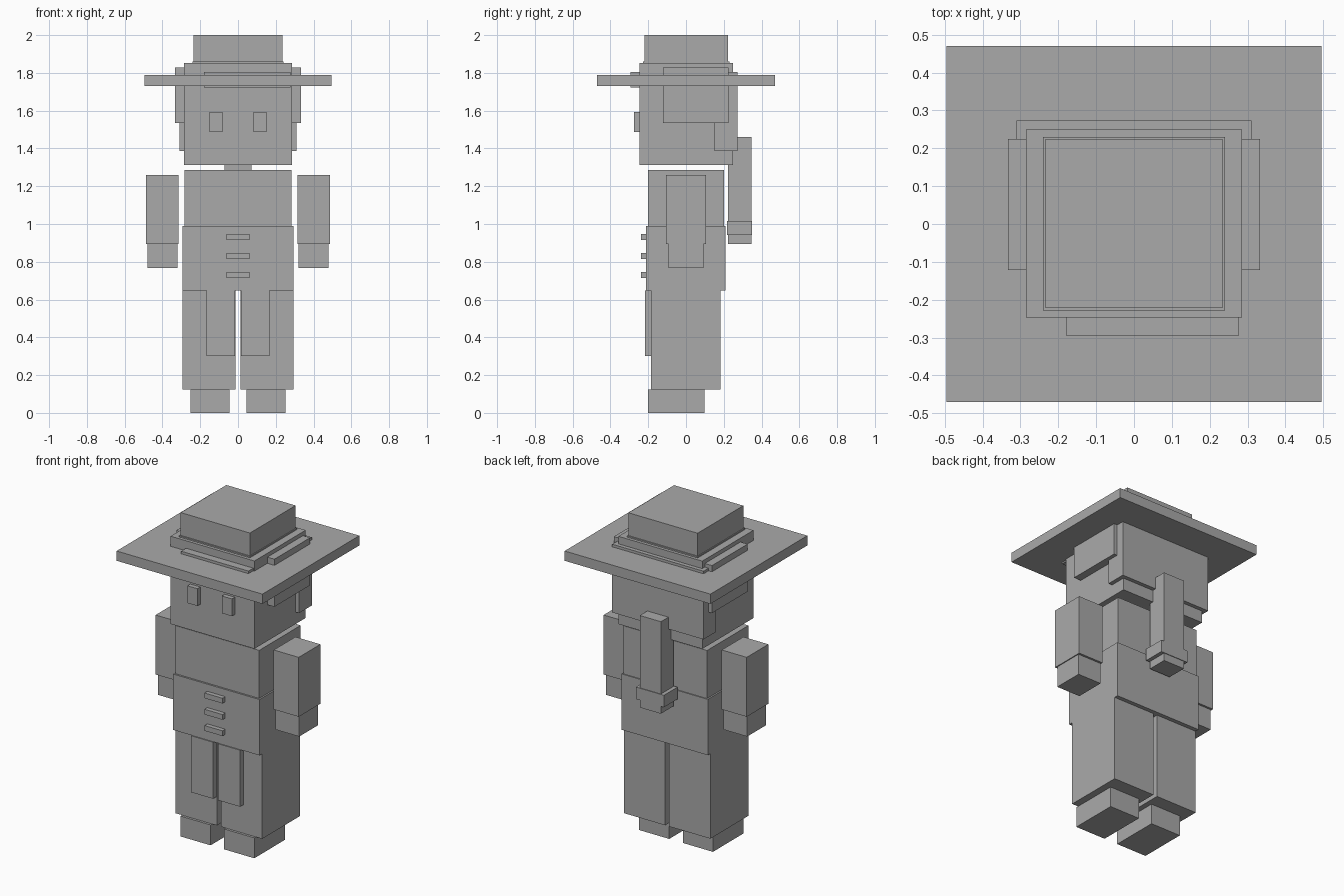
import bpy
from mathutils import Vector

cube = bpy.data.objects.get("Cube")
if cube:
    bpy.data.objects.remove(cube, do_unlink=True)

grey = bpy.data.materials.new("plain grey")
grey.use_nodes = True
colour = (0.4, 0.4, 0.4, 1)
grey.diffuse_color = colour
grey.node_tree.nodes["Principled BSDF"].inputs["Base Color"].default_value = colour


def box(name, x, y, z):
    """Box spanning the given (low, high) ranges."""
    bpy.ops.mesh.primitive_cube_add(size=1)
    ob = bpy.context.object
    ob.name = name
    ob.data.name = name
    low, high = Vector((x[0], y[0], z[0])), Vector((x[1], y[1], z[1]))
    mid, size = (low + high) / 2, high - low
    for v in ob.data.vertices:
        v.co = Vector(a * b for a, b in zip(v.co, size))
    ob.location = mid
    ob.data.materials.append(grey)
    return ob


def centred(name, half, y, z):
    return box(name, (-half, half), y, z)


def pair(name, x, y, z):
    """Matching boxes on the left (+x) and right (-x)."""
    box("left_" + name, x, y, z)
    box("right_" + name, (-x[1], -x[0]), y, z)


# Hat
centred("hat_brim", 0.495, (-0.47, 0.47), (1.73, 1.79))
centred("hat_band", 0.24, (-0.228, 0.23), (1.79, 1.86))
centred("hat_crown", 0.235, (-0.22, 0.223), (1.82, 2.0))

# Head and face
centred("head", 0.285, (-0.247, 0.249), (1.313, 1.852))
pair("eye", (0.083, 0.151), (-0.275, -0.24), (1.488, 1.594))

# Hair and braid
box("fringe", (-0.18, 0.277), (-0.294, -0.2), (1.722, 1.806))
pair("side_hair", (0.25, 0.333), (-0.122, 0.224), (1.536, 1.828))
centred("back_hair", 0.31, (0.15, 0.273), (1.387, 1.806))
centred("braid", 0.0715, (0.223, 0.346), (0.895, 1.46))
centred("braid_tie", 0.095, (0.218, 0.35), (0.942, 1.016))

# Body and front fastenings
centred("chest", 0.284, (-0.2, 0.202), (0.99, 1.285))
centred("waist", 0.294, (-0.211, 0.208), (0.647, 0.99))
for i in range(3):
    z = 0.93 - 0.1 * i
    centred(f"fastening_{i + 1}", 0.061, (-0.238, -0.2), (z - 0.016, z + 0.016))

# Arms
pair("sleeve", (0.316, 0.486), (-0.105, 0.105), (0.895, 1.26))
pair("hand", (0.32, 0.48), (-0.092, 0.092), (0.767, 0.895))

# Legs
pair("leg", (0.0135, 0.294), (-0.185, 0.183), (0.125, 0.647))
pair("coat_flap", (0.017, 0.166), (-0.217, -0.18), (0.3, 0.647))
pair("foot", (0.046, 0.251), (-0.2, 0.097), (0, 0.125))
